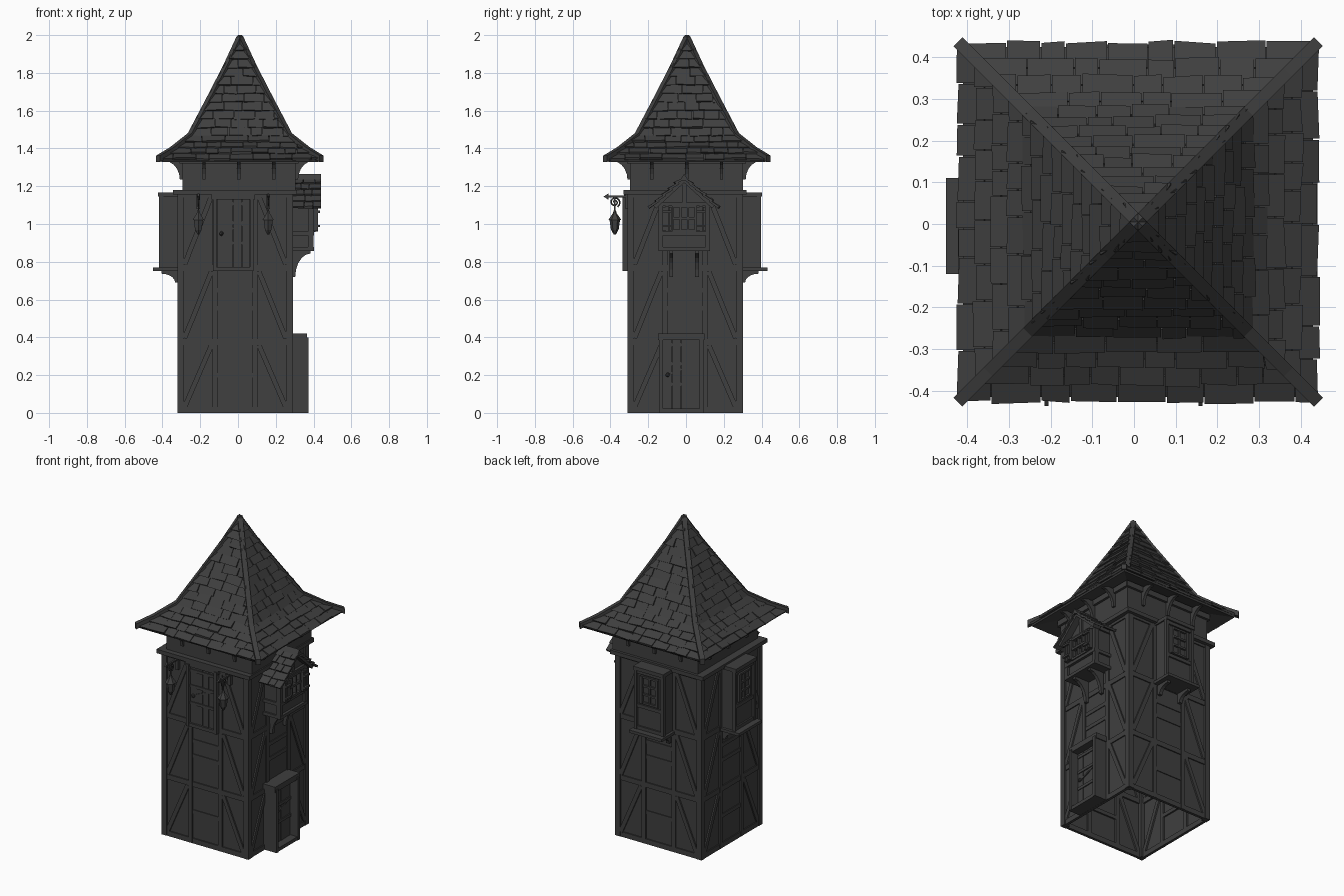
import bpy, bmesh, math, random
from mathutils import Matrix, Vector

if "Cube" in bpy.data.objects:
    bpy.data.objects.remove(bpy.data.objects["Cube"])

random.seed(4)
mat = bpy.data.materials.new("dark_grey")
mat.diffuse_color = (0.05, 0.05, 0.05, 1)
mat.use_nodes = True
mat.node_tree.nodes["Principled BSDF"].inputs["Base Color"].default_value = mat.diffuse_color


def frame(cx, cy, deg):
    # wall frame: u runs along the wall, d points outwards, z is up
    return Matrix.Translation((cx, cy, 0)) @ Matrix.Rotation(math.radians(deg), 4, 'Z')


def finish(bm, name):
    bmesh.ops.recalc_face_normals(bm, faces=bm.faces)
    me = bpy.data.meshes.new(name)
    bm.to_mesh(me)
    bm.free()
    me.materials.append(mat)
    ob = bpy.data.objects.new(name, me)
    bpy.context.collection.objects.link(ob)
    return ob


def prism(bm, M, pts, a, b, side=False):
    # side=False: (u,z) outline pushed along d; side=True: (d,z) outline pushed along u
    def put(p, h):
        u, d = (h, p[0]) if side else (p[0], h)
        return bm.verts.new(M @ Vector((u, -d, p[1])))
    A, B = [put(p, a) for p in pts], [put(p, b) for p in pts]
    bm.faces.new(A)
    bm.faces.new(B[::-1])
    for i in range(len(pts)):
        j = (i + 1) % len(pts)
        bm.faces.new((A[i], B[i], B[j], A[j]))


def box(bm, M, u0, u1, d0, d1, z0, z1):
    prism(bm, M, [(u0, z0), (u1, z0), (u1, z1), (u0, z1)], d0, d1)


def strut(bm, M, p, q, w, d0, d1):
    p, q = Vector(p), Vector(q)
    n = (q - p).normalized()
    n = Vector((-n.y, n.x)) * w / 2
    prism(bm, M, [p + n, q + n, q - n, p - n], d0, d1)


def bracket(bm, M, u, w, d0, d1, z0, z1):
    # curved corbel: quarter-round hollow from the wall foot to the outer tip
    t = 0.018
    arc = [(d1 - (d1 - d0 - t) * math.cos(a), z0 + (z1 - z0 - t) * math.sin(a))
           for a in [k * math.pi / 10 for k in range(6)]]
    prism(bm, M, [(d0, z0)] + arc + [(d1, z1), (d0, z1)], u - w / 2, u + w / 2, True)


def along(prof, t):
    P = [Vector(p) for p in prof]
    L = [(b - a).length for a, b in zip(P, P[1:])]
    s = max(0, min(1, t)) * sum(L)
    for a, b, l in zip(P, P[1:], L):
        if s <= l:
            return a.lerp(b, s / l)
        s -= l
    return P[-1]


def shingles(bm, M, prof, lim, n, w):
    for i in range(n):
        lo, hi = along(prof, i / n), along(prof, (i + 1.25) / n)
        s = (hi - lo).normalized()
        nrm = Vector((s.y, -s.x))
        (a, b), (c, e) = lim(lo.x), lim(hi.x)
        u = a
        while u < b - 1e-4:
            v = u + w * random.uniform(0.65, 1.4)
            if v > b - w * 0.4:
                v = b
            lift = random.uniform(0.012, 0.022)
            quads = []
            for o0, o1 in ((lift, 0.005), (lift - 0.013, -0.006)):
                for uu, base, off in ((u + .0015, lo, o0), (v - .0015, lo, o0), (v - .0015, hi, o1), (u + .0015, hi, o1)):
                    p = base + nrm * off
                    if base is lo:
                        p = p - s * random.uniform(0, 0.009)
                    else:
                        uu = max(c, min(e, uu))
                    quads.append(bm.verts.new(M @ Vector((uu, -p.x, p.y))))
            for f in ((0, 1, 2, 3), (7, 6, 5, 4), (0, 4, 5, 1), (1, 5, 6, 2), (2, 6, 7, 3), (3, 7, 4, 0)):
                bm.faces.new([quads[k] for k in f])
            u = v


FRONT, RIGHT, BACK, LEFT = [frame(-0.015, -0.005, a) for a in (0, 90, 180, 270)]
SIDES = {"front": FRONT, "right": RIGHT, "back": BACK, "left": LEFT}

# tower walls, open underneath
bm = bmesh.new()
box(bm, FRONT, -.295, .295, -.295, .295, 0, 1.17)
bm.faces.ensure_lookup_table()
bmesh.ops.delete(bm, geom=[f for f in bm.faces if f.calc_center_median().z < 0.01], context='FACES')
finish(bm, "tower_walls")

# timber framing on every wall
for name, M in SIDES.items():
    bm = bmesh.new()
    D = (.285, .304)
    for s in (-1, 1):
        box(bm, M, *sorted((s * .27, s * .306)), .27, .306, 0, 1.17)
        box(bm, M, s * .105 - .014, s * .105 + .014, *D, 0, 1.17)
        for z0, z1 in ((.03, .36), (.395, .75), (.785, 1.15)):
            strut(bm, M, (s * .268, z0), (s * .125, z1), .026, *D)
    for z in (.015, .375, .767, 1.155):
        box(bm, M, -.29, .29, .285, .302, z - .016, z + .016)
    for z in (.2, .555, .65):
        box(bm, M, -.1, .1, .285, .300, z - .012, z + .012)
    finish(bm, name + "_timbers")

# upper storey with band and eave brackets
TOP = [frame(0.005, 0.003, a) for a in (0, 90, 180, 270)]
bm = bmesh.new()
box(bm, TOP[0], -.3, .3, -.3, .3, 1.17, 1.36)
finish(bm, "upper_storey")
bm = bmesh.new()
box(bm, FRONT, -.328, .328, -.325, .325, 1.155, 1.18)
finish(bm, "storey_band")
bm = bmesh.new()
for M in TOP:
    for u in (-.185, 0, .185):
        bracket(bm, M, u, .018, .295, .39, 1.235, 1.35)
    box(bm, M, -.31, .31, .29, .315, 1.32, 1.355)
finish(bm, "eave_brackets")

# main roof: core, shingles and hip beams
PROF = [(.42, 1.338), (.36, 1.38), (.265, 1.455), (.165, 1.645), (.08, 1.81), (.008, 1.965)]
bm = bmesh.new()
rings = []
for d, z in [(.28, 1.37), (.415, 1.328)] + PROF:
    rings.append([bm.verts.new((.01 + sx * d, .005 + sy * d, z)) for sx, sy in ((-1, -1), (1, -1), (1, 1), (-1, 1))])
for A, B in zip(rings, rings[1:]):
    for i in range(4):
        bm.faces.new((A[i], A[(i + 1) % 4], B[(i + 1) % 4], B[i]))
bm.faces.new(rings[-1])
bm.faces.new(rings[0])
finish(bm, "roof_core")
bm = bmesh.new()
for a in range(4):
    shingles(bm, frame(.01, .005, 90 * a), PROF, lambda d: (-d - .008, d + .008), 15, .09)
finish(bm, "roof_shingles")
bm = bmesh.new()
hip = [(d * math.sqrt(2), z) for d, z in PROF]
hip[0] = (.612, 1.336)
for a in range(4):
    outer = [(d, z + .026) for d, z in hip] + [(0, 2.0)]
    inner = [(0, 1.94)] + [(d, z - .008) for d, z in reversed(hip)]
    prism(bm, frame(.01, .005, 45 + 90 * a), outer + inner, -.015, .015, True)
finish(bm, "roof_hips")

# oriel windows on the left and back
for name in ("left", "back"):
    M = SIDES[name]
    bm = bmesh.new()
    box(bm, M, -.098, .098, .29, .388, .77, 1.155)
    box(bm, M, -.106, .106, .29, .408, 1.145, 1.168)
    box(bm, M, -.115, .115, .29, .436, .752, .77)
    for s in (-1, 1):
        box(bm, M, *sorted((s * .085, s * .105)), .38, .402, .77, 1.15)
        bracket(bm, M, s * .075, .022, .3, .39, .69, .755)
    for z in (.78, .92, 1.135):
        box(bm, M, -.09, .09, .38, .398, z - .011, z + .011)
    finish(bm, name + "_oriel")
    bm = bmesh.new()
    for u in (-.055, 0, .055):
        w = .005 if u == 0 else .009
        box(bm, M, u - w, u + w, .38, .403 if u else .397, .94, 1.115)
    for z in (.945, 1.0, 1.055, 1.11):
        box(bm, M, -.06, .06, .38, .4, z - .006, z + .006)
    finish(bm, name + "_window")


# doors: jambs, lintel, planks, rails and handle
def door(name, M, u0, u1, z0, z1, deep, leaf):
    bm = bmesh.new()
    for a, b in ((u0, u0 + .02), (u1 - .02, u1)):
        box(bm, M, a, b, .29, deep, z0, z1 - .02)
    box(bm, M, u0 - .006, u1 + .006, .29, deep - .006, z1 - .035, z1)
    box(bm, M, u0, u1, .29, deep - .004, z0, z0 + .022)
    finish(bm, name + "_frame")
    bm = bmesh.new()
    w = (u1 - u0 - .04) / 4
    for k in range(4):
        box(bm, M, u0 + .02 + k * w + .001, u0 + .019 + (k + 1) * w, .29, leaf - .002 * (k % 2), z0 + .02, z1 - .03)
    for f in (.36, .62, .86):
        z = z0 + (z1 - z0) * f
        box(bm, M, u0 + .022, u1 - .022, .29, leaf + .005, z - .009, z + .009)
    zc = z0 + (z1 - z0) * .48
    bmesh.ops.create_icosphere(bm, subdivisions=1, radius=.013,
                               matrix=M @ Matrix.Translation((u0 + .045, -leaf - .006, zc)))
    strut(bm, M, (u0 + .045, zc), (u1 - .03, zc + .06), .01, .29, leaf + .004)
    finish(bm, name + "_leaf")


door("upper_door", FRONT, -.118, .098, .75, 1.165, .33, .315)
door("ground_door", RIGHT, -.137, .097, 0, .42, .387, .335)

# hanging lanterns beside the upper door
for side, u in (("left", -.195), ("right", .175)):
    bm = bmesh.new()
    box(bm, FRONT, u - .006, u + .006, .3, .415, 1.14, 1.15)
    prism(bm, FRONT, [(.405, 1.128), (.432, 1.145), (.405, 1.162)], u - .005, u + .005, True)
    box(bm, FRONT, u - .01, u + .01, .295, .315, 1.08, 1.17)
    box(bm, FRONT, u - .003, u + .003, .369, .375, 1.06, 1.145)
    for r0, r1, z0, z1 in ((.006, .02, .945, .97), (.02, .028, .968, 1.022), (.034, .008, 1.022, 1.06), (.01, .004, 1.06, 1.075)):
        bmesh.ops.create_cone(bm, cap_ends=True, segments=6, radius1=r0, radius2=r1, depth=z1 - z0,
                              matrix=FRONT @ Matrix.Translation((u, -.372, (z0 + z1) / 2)))
    finish(bm, side + "_lantern")
    cu = bpy.data.curves.new(side + "_lantern_scroll", 'CURVE')
    cu.dimensions, cu.bevel_depth, cu.bevel_resolution = '3D', .004, 0
    sp = cu.splines.new('POLY')
    sp.points.add(19)
    for k, p in enumerate(sp.points):
        a, r = k * .55, .006 + .0012 * k
        p.co = (*(FRONT @ Vector((u, -.372 - r * math.cos(a), 1.115 + r * math.sin(a)))), 1)
    cu.materials.append(mat)
    bpy.context.collection.objects.link(bpy.data.objects.new(side + "_lantern_scroll", cu))

# gabled bay on the right wall
M = frame(-.015, -.01, 90)
bm = bmesh.new()
prism(bm, M, [(-.125, .87), (.125, .87), (.125, 1.11), (0, 1.225), (-.125, 1.11)], .29, .4)
finish(bm, "bay_body")
bm = bmesh.new()
for s in (-1, 1):
    box(bm, M, *sorted((s * .112, s * .136)), .385, .415, .86, 1.1)
    strut(bm, M, (s * .155, 1.09), (0, 1.232), .02, .39, .442)
    bracket(bm, M, s * .068, .02, .3, .4, .72, .862)
for z in (.868, .95, 1.105):
    box(bm, M, -.136, .136, .29, .417, z - .01, z + .01)
box(bm, M, -.012, .012, .39, .412, 1.11, 1.22)
finish(bm, "bay_timbers")
bm = bmesh.new()
for u in (-.06, -.02, .02, .06):
    box(bm, M, u - .005, u + .005, .39, .42, .96, 1.1)
for z in (.965, 1.03, 1.095):
    box(bm, M, -.065, .065, .39, .424, z - .007, z + .007)
finish(bm, "bay_window")
bm = bmesh.new()
for s in (-1, 1):
    for k in range(3):
        c = s * (.073 + .017 * k)
        box(bm, M, c - .0075, c + .0075, .41, .438, .965 - .004 * (k % 2), 1.09 + .004 * (k % 2))
    for z in (.99, 1.065):
        box(bm, M, *sorted((s * .066, s * .114)), .43, .45, z - .006, z + .006)
finish(bm, "bay_shutters")
bm = bmesh.new()
slope = [(.178, 1.085), (0, 1.24)]
shingles(bm, frame(0, -.01, 0), slope, lambda d: (.285, .442), 5, .06)
shingles(bm, frame(0, -.01, 180), slope, lambda d: (-.442, -.285), 5, .06)
prism(bm, M, [(-.02, 1.235), (0, 1.228), (.02, 1.235), (0, 1.265)], .29, .455)
finish(bm, "bay_roof")
